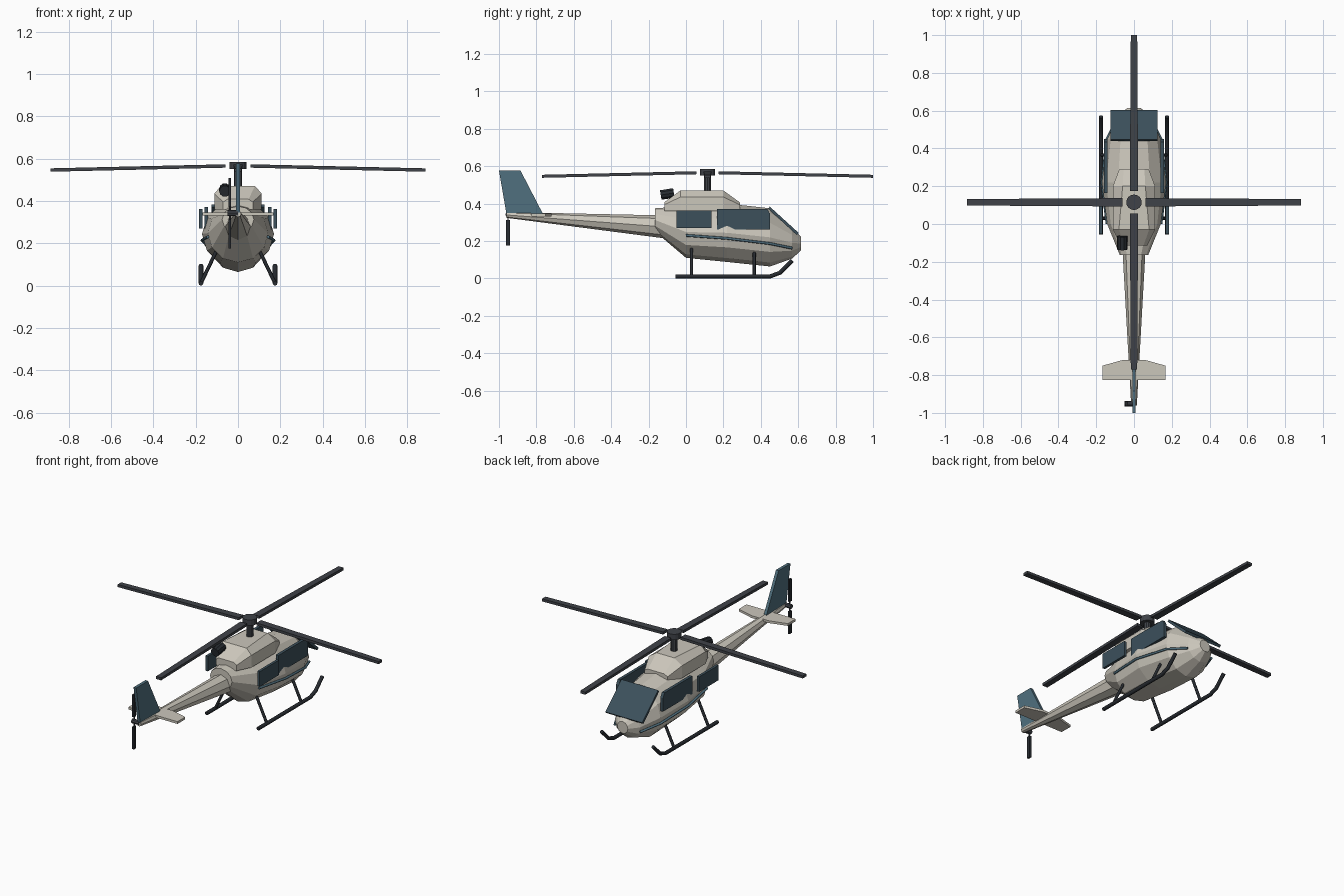
import bpy, bmesh
from math import sin, cos, pi, radians
from mathutils import Matrix, Vector

if "Cube" in bpy.data.objects:
    bpy.data.objects.remove(bpy.data.objects["Cube"])


def material(name, r, g, b):
    m = bpy.data.materials.new(name)
    m.diffuse_color = (r, g, b, 1)
    m.use_nodes = True
    m.node_tree.nodes["Principled BSDF"].inputs["Base Color"].default_value = m.diffuse_color
    return m


CREAM = material("cream", .60, .57, .50)
GLASS = material("glass", .045, .08, .105)
BLUE = material("blue", .08, .16, .21)
METAL = material("metal", .05, .055, .065)
BLACK = material("black", .02, .024, .03)


def add(name, data, mat, matrix=Matrix()):
    data.materials.append(mat)
    ob = bpy.data.objects.new(name, data)
    ob.matrix_world = matrix
    bpy.context.collection.objects.link(ob)
    return ob


def loft(name, rings, mat, matrix=Matrix()):
    """Skin a list of equal-length point rings and cap both ends."""
    bm = bmesh.new()
    vs = [[bm.verts.new(p) for p in ring] for ring in rings]
    n = len(vs[0])
    for a, b in zip(vs, vs[1:]):
        for i in range(n):
            j = (i + 1) % n
            bm.faces.new((a[i], a[j], b[j], b[i]))
    bm.faces.new(vs[0])
    bm.faces.new(vs[-1])
    bmesh.ops.recalc_face_normals(bm, faces=bm.faces)
    me = bpy.data.meshes.new(name)
    bm.to_mesh(me)
    bm.free()
    return add(name, me, mat, matrix)


def oval(y, z0, z1, w, n):
    """Ring across the y axis, from height z0 to z1, half width w."""
    zc, h = (z0 + z1) / 2, (z1 - z0) / 2
    return [(w * cos(2 * pi * i / n), y, zc + h * sin(2 * pi * i / n)) for i in range(n)]


def rect(y, zc, w, h):
    return [(-w, y, zc - h), (w, y, zc - h), (w, y, zc + h), (-w, y, zc + h)]


def plate(name, profile, x, t, mat):
    """Side profile of (y, z) points, thickness t around x."""
    return loft(name, [[(x + s * t / 2, y, z) for y, z in profile] for s in (-1, 1)], mat)


def cylinder(name, p, q, r, n, mat):
    p, q = Vector(p), Vector(q)
    turn = (q - p).to_track_quat('Z', 'Y')
    circle = [turn @ Vector((r * cos(2 * pi * i / n), r * sin(2 * pi * i / n), 0)) for i in range(n)]
    return loft(name, [[p + c for c in circle], [q + c for c in circle]], mat)


def tube(name, points, r, mat):
    cu = bpy.data.curves.new(name, 'CURVE')
    cu.dimensions = '3D'
    cu.bevel_depth = r
    cu.bevel_resolution = 2
    cu.use_fill_caps = True
    sp = cu.splines.new('POLY')
    sp.points.add(len(points) - 1)
    for pt, co in zip(sp.points, points):
        pt.co = (*co, 1)
    return add(name, cu, mat)


# Cabin and tail boom
loft("fuselage", [oval(*s, 12) for s in (
    (-.165, .25, .375, .075), (0, .11, .386, .142), (.22, .088, .40, .17),
    (.45, .064, .375, .142), (.567, .106, .275, .085), (.615, .15, .222, .036))], CREAM)
loft("tail_boom", [oval(*s, 8) for s in (
    (-.12, .215, .337, .062), (-.96, .324, .355, .015))], CREAM)


# Engine cowling with sloped shoulders
def cowl_ring(y, w, top, w_top):
    mid = .37 + (top - .37) * .65
    return [(-w, y, .36), (w, y, .36), (w, y, mid), (w_top, y, top), (-w_top, y, top), (-w, y, mid)]


loft("engine_cowling", [cowl_ring(*s) for s in (
    (-.115, .07, .408, .05), (-.03, .112, .47, .08),
    (.20, .112, .47, .06), (.29, .078, .405, .055))], CREAM)
cylinder("exhaust", (-.062, -.135, .446), (-.062, -.065, .457), .027, 10, BLACK)

# Windscreen, sloped slab over the nose
screen = [(.44, .372), (.448, .384), (.603, .243), (.592, .232)]
plate("windscreen", screen, 0, .25, GLASS)

for s, side in ((-1, "left"), (1, "right")):
    # Side windows
    plate(side + "_rear_window", [(-.052, .27), (.135, .27), (.135, .362), (-.052, .362)],
          s * .176, .016, GLASS)
    plate(side + "_front_window", [(.165, .262), (.45, .262), (.45, .345), (.435, .372), (.165, .372)],
          s * .15, .018, GLASS)
    # Trim line along the cabin
    tube(side + "_trim_line", [(s * .143, 0, .23), (s * .17, .22, .214),
                               (s * .143, .45, .186), (s * .086, .567, .162)], .007, BLUE)
    # Landing skid with two struts
    x = s * .175
    tube(side + "_skid", [(x, -.055, .011), (x, .45, .011), (x, .502, .03), (x, .568, .095)], .011, BLACK)
    for y, part in ((.03, "rear"), (.365, "front")):
        tube(f"{side}_{part}_strut", [(x, y, .011), (s * .10, y, .168)], .0085, BLACK)

# Tail fin and stabiliser
plate("tail_fin", [(-1, .577), (-.885, .577), (-.765, .345), (-.96, .345)], 0, .018, BLUE)
outline = [(-.167, -.825), (.167, -.825), (.167, -.75), (.06, -.72), (-.06, -.72), (-.167, -.75)]
loft("stabiliser", [[(x, y, z) for x, y in outline] for z in (.332, .346)], CREAM)

# Main rotor
cylinder("rotor_mast", (0, .115, .40), (0, .115, .57), .02, 10, METAL)
cylinder("rotor_hub", (0, .115, .55), (0, .115, .585), .041, 16, METAL)
for i in range(4):
    turn = Matrix.Translation((0, .115, 0)) @ Matrix.Rotation(radians(90 * i), 4, 'Z')
    loft(f"rotor_blade_{i + 1}", [rect(.06, .565, .022, .008), rect(.885, .546, .017, .008)], METAL, turn)

# Tail rotor
cylinder("tail_rotor_hub", (-.05, -.952, .342), (0, -.952, .342), .014, 8, METAL)
for s, part in ((-1, "lower"), (1, "upper")):
    cylinder(part + "_tail_rotor_link", (-.038, -.952, .342), (-.038, -.952, .342 + s * .035), .004, 6, METAL)
    plate(part + "_tail_rotor_blade", [(-.952 + a * .011, .342 + s * b) for a, b in
                                       ((-1, .03), (1, .03), (1, .167), (-1, .167))], -.038, .012, BLACK)
